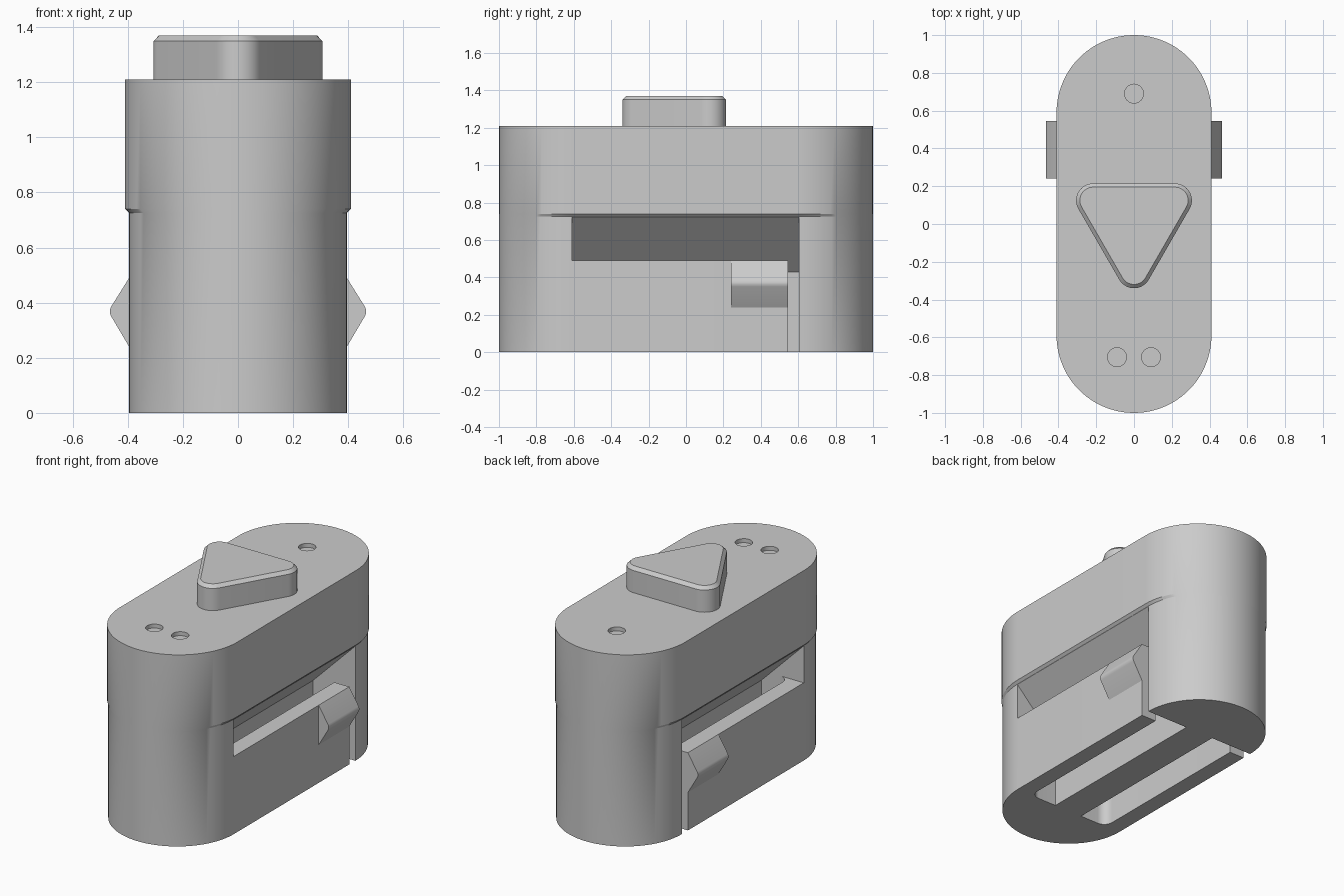
import bpy, bmesh
from math import sin, cos, pi
from mathutils import Vector

cube = bpy.data.objects.get("Cube")
if cube:
    bpy.data.objects.remove(cube, do_unlink=True)

grey = bpy.data.materials.new("plain grey")
grey.use_nodes = True
colour = (0.6, 0.6, 0.6, 1)
grey.diffuse_color = colour
grey.node_tree.nodes["Principled BSDF"].inputs["Base Color"].default_value = colour

SLOT_IN, SLOT_OUT, SIDE = 0.10, 0.29, 0.395
SLOT_FRONT, SLOT_BACK, ARM_BACK, ARM_TOP = -0.61, 0.605, 0.545, 0.49


def arc(cx, cy, r, a0, a1, n):
    return [(cx + r * cos(a0 + (a1 - a0) * i / n), cy + r * sin(a0 + (a1 - a0) * i / n))
            for i in range(n + 1)]


def stadium(r):
    c = 1 - r
    return arc(0, c, r, 0, pi, 48) + arc(0, -c, r, pi, 2 * pi, 48)


def loft(name, rings, slope=None):
    """Skin closed rings of 3D points, cap both ends, optionally trim above a plane."""
    bm = bmesh.new()
    loops = [[bm.verts.new(p) for p in ring] for ring in rings]
    for a, b in zip(loops, loops[1:]):
        for i in range(len(a)):
            j = (i + 1) % len(a)
            bm.faces.new((a[i], a[j], b[j], b[i]))
    bm.faces.new(loops[0][::-1])
    bm.faces.new(loops[-1])
    if slope:
        res = bmesh.ops.bisect_plane(bm, geom=bm.verts[:] + bm.edges[:] + bm.faces[:],
                                     plane_co=slope[0], plane_no=slope[1], clear_outer=True)
        edges = [e for e in res["geom_cut"] if isinstance(e, bmesh.types.BMEdge)]
        bmesh.ops.holes_fill(bm, edges=edges, sides=0)
    bmesh.ops.recalc_face_normals(bm, faces=bm.faces)
    mesh = bpy.data.meshes.new(name)
    bm.to_mesh(mesh)
    bm.free()
    mesh.materials.append(grey)
    obj = bpy.data.objects.new(name, mesh)
    bpy.context.collection.objects.link(obj)
    return obj


def prism(name, outline, z0, z1, slope=None):
    return loft(name, [[(x, y, z) for x, y in outline] for z in (z0, z1)], slope)


def activate(obj):
    bpy.ops.object.select_all(action='DESELECT')
    obj.select_set(True)
    bpy.context.view_layer.objects.active = obj


def cut(obj, cutter):
    activate(obj)
    mod = obj.modifiers.new("cut", 'BOOLEAN')
    mod.operation = 'DIFFERENCE'
    mod.solver = 'EXACT'
    mod.object = cutter
    bpy.ops.object.modifier_apply(modifier=mod.name)
    bpy.data.objects.remove(cutter, do_unlink=True)


def smooth(obj):
    activate(obj)
    bpy.ops.object.shade_smooth_by_angle(angle=pi / 7)


# Body: wider upper half over a slightly narrower lower half
body = loft("body", [[(x, y, z) for x, y in stadium(r)]
                     for r, z in ((SIDE, 0), (SIDE, 0.725), (0.41, 0.74), (0.41, 1.21))])

for s in (1, -1):
    # Window with a sloping ceiling above each spring arm
    slope = (Vector((s * SLOT_IN, 0, 0.428)), Vector((-s, 0, 1)).normalized())
    window = [(s * x, y) for x, y in ((SLOT_IN, SLOT_FRONT), (0.5, SLOT_FRONT),
                                      (0.5, SLOT_BACK), (SLOT_IN, SLOT_BACK))]
    cut(body, prism("window_cutter", window, ARM_TOP, 1.0, slope))
    # Slot behind the arm, rounded at its root, open to the side at its free end
    root = arc(SLOT_OUT - 0.06, SLOT_FRONT + 0.06, 0.06, -pi / 2, 0, 10)
    slot = [(SLOT_IN, SLOT_FRONT)] + root + [(SLOT_OUT, ARM_BACK), (0.5, ARM_BACK),
                                             (0.5, SLOT_BACK), (SLOT_IN, SLOT_BACK)]
    cut(body, prism("slot_cutter", [(s * x, y) for x, y in slot], -0.1, 1.0, slope))

# Shallow orientation dots in the top
for x, y in ((0, 0.69), (-0.09, -0.705), (0.09, -0.705)):
    cut(body, prism("dot_cutter", arc(x, y, 0.05, 0, 2 * pi * 31 / 32, 31), 1.185, 1.3))
smooth(body)

# Wedge-shaped catches on the arms
catch = [(0.37, 0.24), (SIDE, 0.24), (0.46, 0.35), (0.465, 0.362), (0.465, 0.374),
         (0.46, 0.386), (SIDE, ARM_TOP), (0.37, ARM_TOP)]
for s, side in ((1, "left"), (-1, "right")):
    smooth(loft(side + "_catch", [[(s * x, y, z) for x, z in catch] for y in (0.24, ARM_BACK)]))


# Triangular button with rounded corners and a chamfered top edge
def rounded_triangle(r):
    pts = []
    for k in range(3):
        a = -pi / 2 + k * 2 * pi / 3
        pts += arc(0.25 * cos(a), 0.25 * sin(a), r, a - pi / 3, a + pi / 3, 14)
    return pts


button = loft("button", [[(x, y, z) for x, y in rounded_triangle(r)]
                         for r, z in ((0.09, 1.2), (0.09, 1.35), (0.07, 1.37))])
smooth(button)
